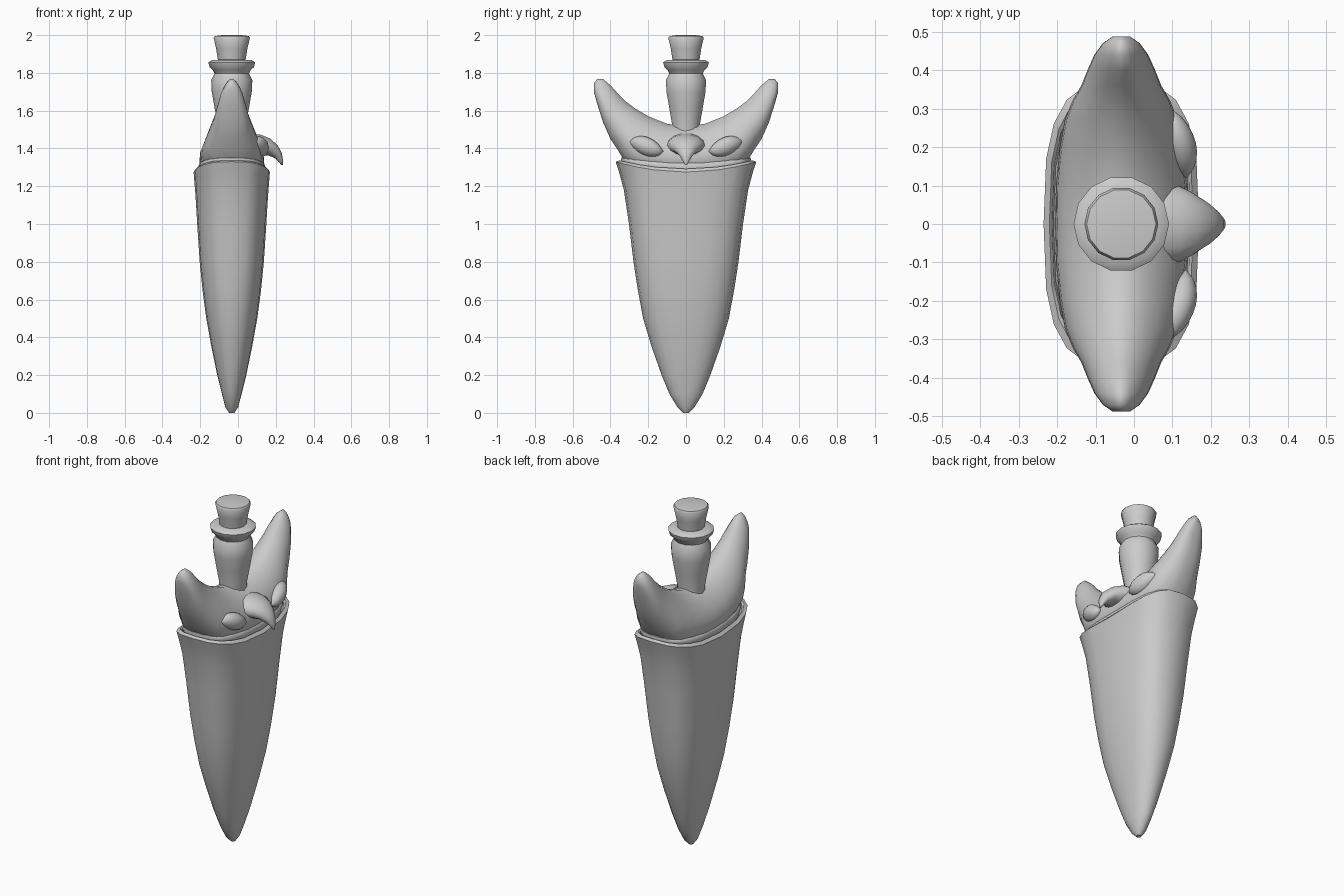
import bpy, bmesh, math
from math import sin, cos, pi

if "Cube" in bpy.data.objects:
    bpy.data.objects.remove(bpy.data.objects["Cube"])

CX = -0.033  # centre line of sheath, guard and handle


def loft(name, rings, angle=50):
    """Skin a list of equal-length closed rings and cap both ends."""
    bm = bmesh.new()
    vs = [[bm.verts.new(p) for p in r] for r in rings]
    n = len(vs[0])
    for a, b in zip(vs, vs[1:]):
        for i in range(n):
            j = (i + 1) % n
            bm.faces.new((a[i], a[j], b[j], b[i]))
    bm.faces.new(vs[0][::-1])
    bm.faces.new(vs[-1])
    bmesh.ops.recalc_face_normals(bm, faces=bm.faces)
    me = bpy.data.meshes.new(name)
    bm.to_mesh(me)
    bm.free()
    ob = bpy.data.objects.new(name, me)
    bpy.context.collection.objects.link(ob)
    smooth(ob, angle)
    return ob


def smooth(ob, angle):
    bpy.ops.object.select_all(action='DESELECT')
    ob.select_set(True)
    bpy.context.view_layer.objects.active = ob
    bpy.ops.object.shade_smooth_by_angle(angle=math.radians(angle))


def oval(z, rx, ry, power=2.0, sag=0.0, n=20):
    """Horizontal superellipse; sag lifts the narrow ends."""
    pts = []
    for i in range(n):
        a = 2 * pi * i / n
        c, s = cos(a), sin(a)
        x = math.copysign(abs(c) ** (2 / power), c)
        y = math.copysign(abs(s) ** (2 / power), s)
        pts.append((CX + rx * x, ry * y, z + sag * y * y))
    return pts


# sheath: height, half depth, half width, squareness, rim lift
sheath = [(0.0, .014, .014, 2, 0), (.03, .034, .045, 2, 0), (.1, .052, .088, 2.1, 0),
          (.2, .077, .129, 2.2, 0), (.35, .108, .182, 2.3, 0), (.5, .135, .227, 2.4, 0),
          (.65, .155, .255, 2.5, 0), (.8, .17, .278, 2.6, 0), (1.0, .183, .302, 2.7, 0),
          (1.15, .192, .329, 2.8, .03), (1.225, .198, .353, 2.9, .045),
          (1.275, .202, .372, 3, .055), (1.292, .187, .352, 3, .045),
          (1.285, .18, .34, 3, .045), (1.2, .17, .32, 3, .03)]
loft("sheath", [oval(*s) for s in sheath], 40)

# rounded lip under the guard
lip = [(1.22, .165, .32), (1.285, .174, .335), (1.303, .177, .345),
       (1.32, .172, .342), (1.33, .155, .32)]
loft("guard_lip", [oval(z, rx, ry, 2.8, .03) for z, rx, ry in lip])

# guard with two upswept ears: distance, bottom, top, half depth
half = [(0, 1.25, 1.52, .172), (.1, 1.25, 1.53, .17), (.2, 1.26, 1.57, .16),
        (.27, 1.28, 1.612, .147), (.32, 1.325, 1.65, .127), (.36, 1.39, 1.69, .104),
        (.40, 1.45, 1.735, .088), (.44, 1.54, 1.768, .07), (.47, 1.635, 1.768, .048),
        (.488, 1.70, 1.745, .022)]
side = [(.0, .35), (.1, .8), (.28, 1), (.48, .97), (.66, .82), (.82, .6), (.94, .34), (1, .1)]


def guard_ring(y, zb, zt, w):
    right = [(CX + w * f, y, zb + (zt - zb) * u) for u, f in side]
    left = [(CX - w * f, y, zb + (zt - zb) * u) for u, f in reversed(side)]
    return right + left


stations = [(-y, b, t, w) for y, b, t, w in reversed(half[1:])] + half
loft("eared_guard", [guard_ring(*s) for s in stations], 60)

# handle, collar and flared pommel
handle = [(1.42, .072), (1.53, .076), (1.62, .092), (1.7, .106), (1.76, .109), (1.80, .09)]
collar = [(1.785, .085), (1.815, .1), (1.83, .117), (1.855, .124), (1.868, .105), (1.87, .065)]
pommel = [(1.86, .072), (1.93, .083), (1.985, .096), (1.995, .09), (2.0, .05)]
for name, prof in (("handle", handle), ("collar", collar), ("pommel", pommel)):
    loft(name, [oval(z, r, r, n=14) for z, r in prof], 45)

# hooked beak: centre x, centre z, half width, half thickness, slope of the path
beak = [(.07, 1.415, .105, .065, 0), (.115, 1.416, .1, .058, .15), (.15, 1.408, .083, .05, .4),
        (.185, 1.39, .058, .038, .75), (.212, 1.362, .034, .024, 1.05), (.226, 1.335, .018, .013, 1.3),
        (.233, 1.312, .004, .004, 1.45)]
loft("beak", [[(x + h * sin(a) * sin(s), w * cos(a), z + h * sin(a) * cos(s))
               for a in (2 * pi * i / 14 for i in range(14))] for x, z, w, h, s in beak], 70)

# almond eyes, one on each side of the beak
for sgn, name in ((1, "eye_left"), (-1, "eye_right")):
    rings = []
    for k in range(9):
        t = -1 + 2 * k / 8
        r = max(.03, (1 - t * t) ** .75)
        y = .21 + .09 * t
        rings.append([(.115 - .02 * t + .046 * r * cos(a), sgn * y,
                       1.41 + .025 * t + .052 * r * sin(a))
                      for a in (2 * pi * i / 12 for i in range(12))])
    loft(name, rings, 70)
